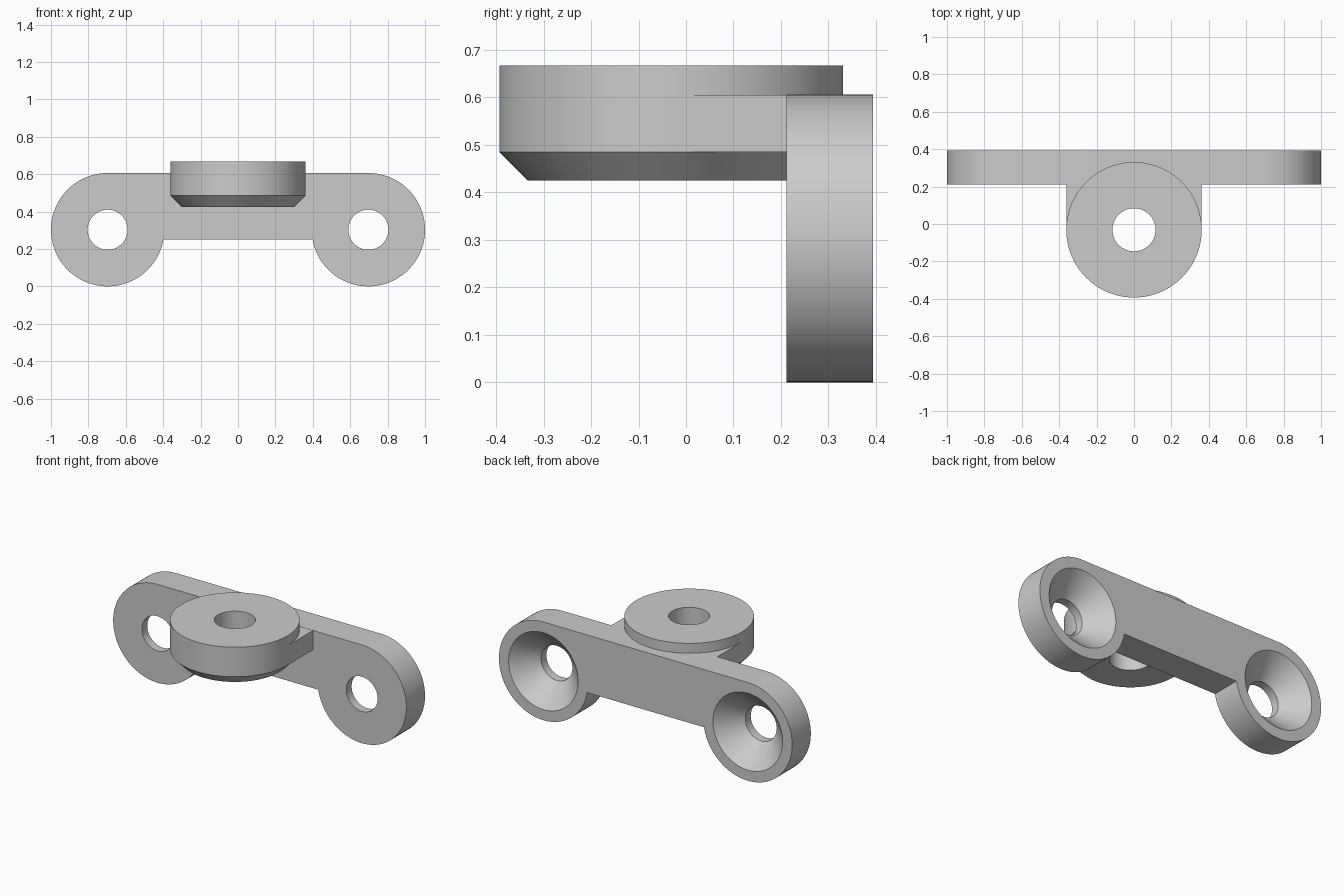
import bpy, bmesh
from math import sin, cos, pi, radians, asin
from mathutils import Matrix, Vector

cube = bpy.data.objects.get("Cube")
if cube:
    bpy.data.objects.remove(cube, do_unlink=True)

grey = bpy.data.materials.new("plain grey")
grey.use_nodes = True
colour = (0.6, 0.6, 0.6, 1)
grey.diffuse_color = colour
grey.node_tree.nodes["Principled BSDF"].inputs["Base Color"].default_value = colour

# Main dimensions
LOBE_X, LOBE_R = 0.697, 0.303
FRONT, BACK = 0.212, 0.394
BAR_LOW = 0.25
DISC_Y, DISC_R, BEVEL = -0.031, 0.362, 0.06


def arc(cx, cy, r, start, end, steps):
    angles = [start + (end - start) * i / steps for i in range(steps + 1)]
    return [(cx + r * cos(a), cy + r * sin(a)) for a in angles]


def make_object(name, bm):
    bmesh.ops.recalc_face_normals(bm, faces=bm.faces)
    mesh = bpy.data.meshes.new(name)
    bm.to_mesh(mesh)
    bm.free()
    mesh.materials.append(grey)
    obj = bpy.data.objects.new(name, mesh)
    bpy.context.collection.objects.link(obj)
    return obj


def activate(obj):
    bpy.ops.object.select_all(action='DESELECT')
    obj.select_set(True)
    bpy.context.view_layer.objects.active = obj


def smooth(obj):
    activate(obj)
    bpy.ops.object.shade_smooth_by_angle(angle=radians(30))


def prism(name, outline, place, offset):
    """Extrude a flat outline by an offset vector."""
    bm = bmesh.new()
    face = bm.faces.new([bm.verts.new(place(u, v)) for u, v in outline])
    ext = bmesh.ops.extrude_face_region(bm, geom=[face], use_keep_orig=True)
    moved = [g for g in ext["geom"] if isinstance(g, bmesh.types.BMVert)]
    bmesh.ops.translate(bm, verts=moved, vec=offset)
    return make_object(name, bm)


def lathe(name, profile, matrix, closed, steps=96):
    """Spin a radius/height profile; a closed profile makes a ring."""
    bm = bmesh.new()
    rings = [[bm.verts.new((r * cos(2 * pi * i / steps), r * sin(2 * pi * i / steps), z))
              for i in range(steps)] for r, z in profile]
    pairs = list(zip(rings, rings[1:]))
    if closed:
        pairs.append((rings[-1], rings[0]))
    else:
        bm.faces.new(rings[0])
        bm.faces.new(rings[-1])
    for a, b in pairs:
        for i in range(steps):
            j = (i + 1) % steps
            bm.faces.new((a[i], a[j], b[j], b[i]))
    bm.transform(matrix)
    return make_object(name, bm)


# Mounting plate: two round lobes joined by a bar
dip = asin((LOBE_R - BAR_LOW) / LOBE_R)
lobe = arc(LOBE_X, LOBE_R, LOBE_R, pi / 2, dip - pi, 72)
outline = lobe + [(-x, z) for x, z in reversed(lobe)]
plate = prism("mounting_plate", outline, lambda x, z: (x, FRONT, z),
              Vector((0, BACK - FRONT, 0)))

# Countersunk screw holes, opening at the back
for side in (-1, 1):
    hole = [(0.107, -0.1), (0.107, 0.052), (0.237, BACK - FRONT), (0.237, 0.3)]
    place = Matrix.Translation((side * LOBE_X, FRONT, LOBE_R)) @ Matrix.Rotation(-pi / 2, 4, 'X')
    cutter = lathe("screw_hole_cutter", hole, place, False)
    cutter.hide_render = True
    cut = plate.modifiers.new("screw hole", 'BOOLEAN')
    cut.operation = 'DIFFERENCE'
    cut.solver = 'EXACT'
    cut.object = cutter
    activate(plate)
    bpy.ops.object.modifier_apply(modifier=cut.name)
    bpy.data.objects.remove(cutter, do_unlink=True)
smooth(plate)

# Pivot disc with a through hole and a bevelled lower rim
ring = [(0.115, 0.667), (DISC_R, 0.667), (DISC_R, 0.485),
        (DISC_R - BEVEL, 0.425), (0.115, 0.425)]
smooth(lathe("pivot_disc", ring, Matrix.Translation((0, DISC_Y, 0)), True))

# Straight-sided gussets joining the disc to the plate
for name, side in (("left_gusset", 1), ("right_gusset", -1)):
    inner = arc(0, DISC_Y, 0.34, 0, radians(50), 16)
    shape = inner + [(DISC_R, inner[-1][1]), (DISC_R, DISC_Y)]
    prism(name, shape, lambda x, y: (side * x, y, 0.485), Vector((0, 0, 0.12)))
